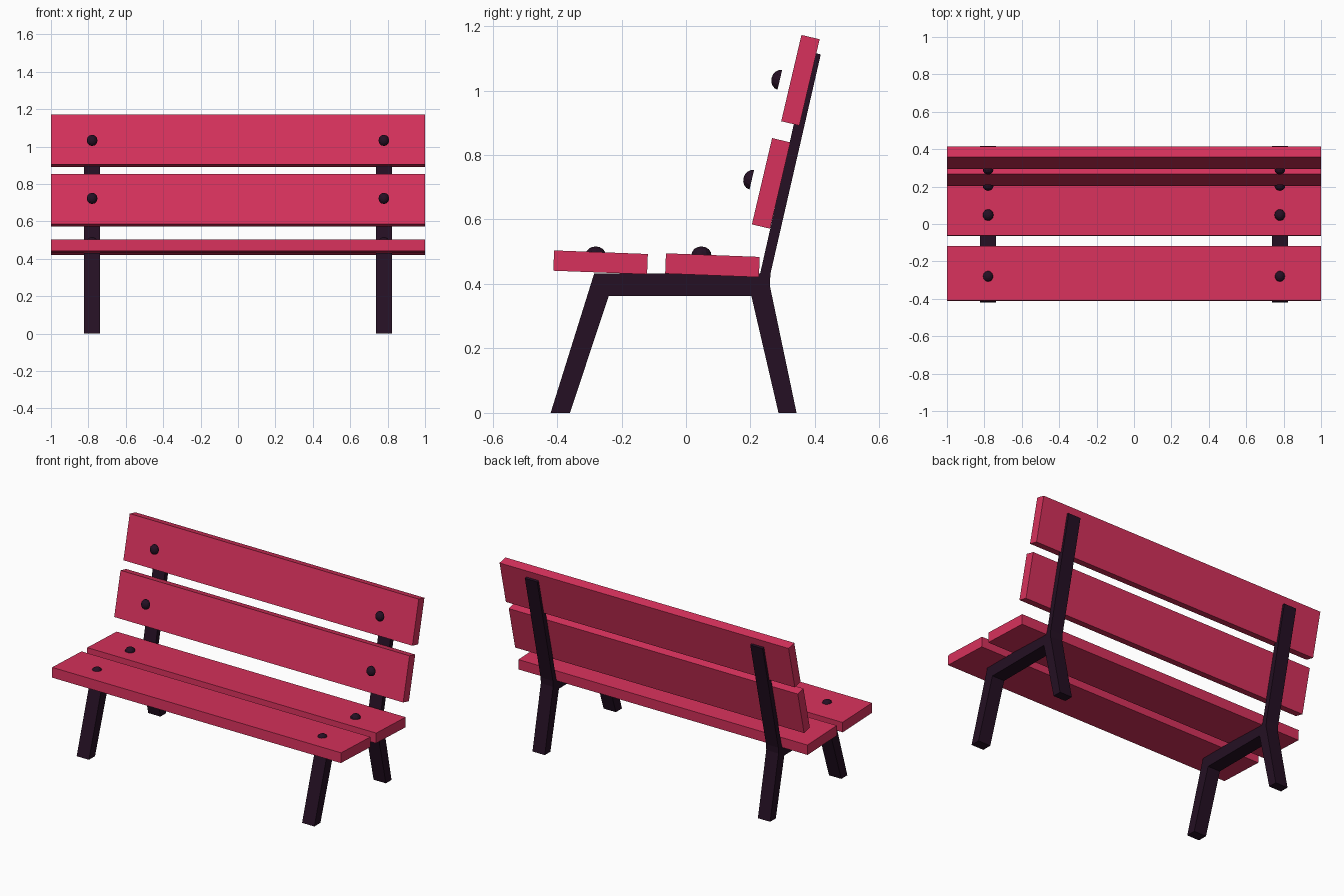
import bpy, bmesh
from math import radians
from mathutils import Matrix

cube = bpy.data.objects.get("Cube")
if cube:
    bpy.data.objects.remove(cube, do_unlink=True)


def material(name, rgb):
    mat = bpy.data.materials.new(name)
    mat.use_nodes = True
    mat.diffuse_color = (*rgb, 1)
    mat.node_tree.nodes["Principled BSDF"].inputs["Base Color"].default_value = (*rgb, 1)
    return mat


crimson = material("crimson paint", (0.68, 0.031, 0.107))
dark = material("dark plum metal", (0.018, 0.005, 0.017))


def finish(name, bm, mat):
    bmesh.ops.recalc_face_normals(bm, faces=bm.faces)
    mesh = bpy.data.meshes.new(name)
    bm.to_mesh(mesh)
    bm.free()
    mesh.materials.append(mat)
    obj = bpy.data.objects.new(name, mesh)
    bpy.context.collection.objects.link(obj)
    return obj


def placed(y, z, tilt, x=0):
    return Matrix.Translation((x, y, z)) @ Matrix.Rotation(radians(tilt), 4, "X")


def plank(name, y, z, tilt, width, thickness):
    bm = bmesh.new()
    bmesh.ops.create_cube(bm, size=1)
    bm.transform(placed(y, z, tilt) @ Matrix.Diagonal((2, width, thickness, 1)))
    return finish(name, bm, crimson)


def bolt(name, x, y, z, tilt):
    # Domed bolt head: upper half of a flattened sphere with a closed base
    bm = bmesh.new()
    bmesh.ops.create_uvsphere(bm, u_segments=12, v_segments=8, radius=0.031)
    bmesh.ops.bisect_plane(bm, geom=bm.verts[:] + bm.edges[:] + bm.faces[:],
                           plane_co=(0, 0, 0), plane_no=(0, 0, 1), clear_inner=True)
    bmesh.ops.holes_fill(bm, edges=[e for e in bm.edges if e.is_boundary])
    bm.transform(placed(y, z, tilt, x) @ Matrix.Diagonal((0.93, 1, 0.85, 1)))
    return finish(name, bm, dark)


def side_frame(name, x):
    # Legs, seat rail and back post as one extruded side profile
    profile = [(-0.42, 0), (-0.36, 0), (-0.24, 0.362), (0.203, 0.362),
               (0.287, 0), (0.343, 0), (0.26, 0.395), (0.262, 0.432),
               (0.418, 1.112), (0.385, 1.12), (0.23, 0.432), (-0.285, 0.432)]
    bm = bmesh.new()
    face = bm.faces.new([bm.verts.new((x - 0.0425, y, z)) for y, z in profile])
    ext = bmesh.ops.extrude_face_region(bm, geom=[face])
    bmesh.ops.translate(bm, vec=(0.085, 0, 0),
                        verts=[v for v in ext["geom"] if isinstance(v, bmesh.types.BMVert)])
    return finish(name, bm, dark)


# Seat and backrest planks
BACK, SEAT = 76.8, -2.2
plank("seat_plank_front", -0.265, 0.467, SEAT, 0.291, 0.063)
plank("seat_plank_rear", 0.082, 0.458, SEAT, 0.291, 0.063)
plank("back_plank_lower", 0.264, 0.712, BACK, 0.275, 0.058)
plank("back_plank_upper", 0.355, 1.032, BACK, 0.275, 0.058)

# Frames and bolts on both sides
for side, x in (("left", 0.78), ("right", -0.78)):
    side_frame(f"side_frame_{side}", x)
    bolt(f"seat_bolt_front_{side}", x, -0.28, 0.490, SEAT)
    bolt(f"seat_bolt_rear_{side}", x, 0.048, 0.490, SEAT)
    bolt(f"back_bolt_lower_{side}", x, 0.204, 0.723, BACK)
    bolt(f"back_bolt_upper_{side}", x, 0.291, 1.033, BACK)
